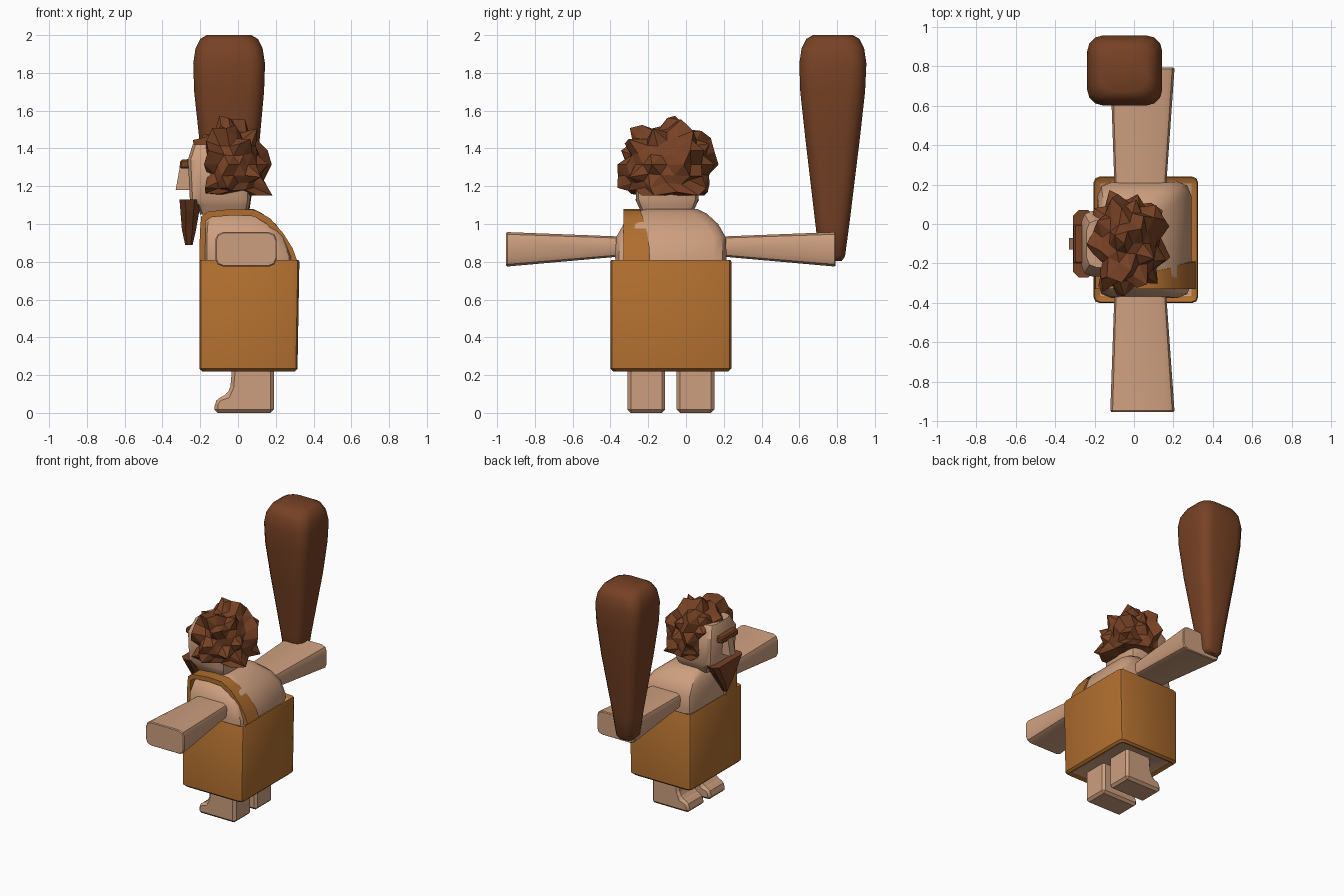
import bpy, bmesh, math, random
from mathutils import Vector

if "Cube" in bpy.data.objects:
    bpy.data.objects.remove(bpy.data.objects["Cube"])

random.seed(7)
CY = -0.08  # middle of the body across the shoulders


def material(name, rgb):
    m = bpy.data.materials.new(name)
    m.diffuse_color = (*rgb, 1)
    m.use_nodes = True
    m.node_tree.nodes["Principled BSDF"].inputs["Base Color"].default_value = m.diffuse_color
    return m


SKIN = material("skin", (0.61, 0.345, 0.21))
CLOTH = material("ochre_cloth", (0.43, 0.155, 0.028))
BROWN = material("dark_brown", (0.185, 0.054, 0.018))


def finish(bm, name, mats, smooth=None, bevel=0.0, segments=2):
    bmesh.ops.recalc_face_normals(bm, faces=bm.faces)
    me = bpy.data.meshes.new(name)
    bm.to_mesh(me)
    bm.free()
    for m in mats:
        me.materials.append(m)
    ob = bpy.data.objects.new(name, me)
    bpy.context.collection.objects.link(ob)
    if bevel:
        mod = ob.modifiers.new("bevel", 'BEVEL')
        mod.width, mod.segments = bevel, segments
        mod.limit_method = 'ANGLE'
    if smooth:
        bpy.ops.object.select_all(action='DESELECT')
        ob.select_set(True)
        bpy.context.view_layer.objects.active = ob
        bpy.ops.object.shade_smooth_by_angle(angle=math.radians(smooth))
    return ob


def rounded_ring(x0, x1, y0, y1, r, n=3):
    """Rectangle outline with rounded corners, n points per corner."""
    pts = []
    corners = ((x1 - r, y1 - r), (x0 + r, y1 - r), (x0 + r, y0 + r), (x1 - r, y0 + r))
    for i, (cx, cy) in enumerate(corners):
        for k in range(n):
            a = math.pi / 2 * (i + k / (n - 1))
            pts.append((cx + r * math.cos(a), cy + r * math.sin(a)))
    return pts


def loft(rings, n=3, place=lambda x, y, z: (x, y, z)):
    """Rings are (height, x0, x1, y0, y1, corner radius), closed at both ends."""
    bm = bmesh.new()
    loops = [[bm.verts.new(place(x, y, h)) for x, y in rounded_ring(*r, n=n)]
             for h, *r in rings]
    for a, b in zip(loops, loops[1:]):
        for i in range(len(a)):
            j = (i + 1) % len(a)
            bm.faces.new((a[i], a[j], b[j], b[i]))
    bm.faces.new(loops[0])
    bm.faces.new(loops[-1])
    return bm


def extrude_profile(profile, y0, y1):
    """Side profile of (x, z) points pulled across y."""
    bm = bmesh.new()
    a = [bm.verts.new((x, y0, z)) for x, z in profile]
    b = [bm.verts.new((x, y1, z)) for x, z in profile]
    bm.faces.new(a)
    bm.faces.new(b)
    for i in range(len(a)):
        j = (i + 1) % len(a)
        bm.faces.new((a[i], a[j], b[j], b[i]))
    return bm


# Legs with toes pointing to -x
leg = [(0.19, 0), (0.19, 0.26), (-0.03, 0.26), (-0.04, 0.14), (-0.06, 0.095),
       (-0.105, 0.08), (-0.125, 0.05), (-0.125, 0)]
for side, y0 in (("right", -0.31), ("left", -0.05)):
    finish(extrude_profile(leg, y0, y0 + 0.2), side + "_leg", [SKIN], bevel=0.018, segments=1)

# Tunic body, with skin showing inside the top and bottom rims
bm = loft([(0.22, -0.19, 0.30, -0.385, 0.225, 0.03), (0.235, -0.205, 0.315, -0.4, 0.24, 0.03),
           (0.80, -0.205, 0.325, -0.4, 0.24, 0.03), (0.81, -0.2, 0.32, -0.395, 0.235, 0.03)])
bm.normal_update()
for f in [f for f in bm.faces if len(f.verts) > 4]:
    low = f.calc_center_median().z < 0.5
    bmesh.ops.inset_region(bm, faces=[f], thickness=0.03)
    f.material_index = 1
    for v in f.verts:
        v.co.z += 0.015 if low else -0.015
finish(bm, "tunic", [CLOTH, SKIN], smooth=35)

# Upper torso and shoulders
finish(loft([(0.70, -0.18, 0.29, -0.37, 0.21, 0.07), (0.83, -0.185, 0.29, -0.375, 0.215, 0.07),
             (0.93, -0.185, 0.25, -0.37, 0.21, 0.07), (1.0, -0.18, 0.20, -0.33, 0.17, 0.07),
             (1.055, -0.17, 0.13, -0.27, 0.11, 0.07), (1.08, -0.15, 0.08, -0.22, 0.06, 0.06)]),
     "torso", [SKIN], smooth=35)

# Shoulder strap arching from chest to back, narrower on top
path = [(-0.205, 0.78), (-0.202, 0.95), (-0.195, 1.04), (-0.16, 1.065), (-0.03, 1.08), (0.09, 1.075),
        (0.17, 1.03), (0.24, 0.95), (0.29, 0.87), (0.322, 0.78)]
bm = bmesh.new()
centre = Vector((0.04, 0.78))
rows = []
for x, z in path:
    p = Vector((x, z))
    q = p + (centre - p).normalized() * 0.035
    inner_y = -0.19 - 0.055 * max(0, (z - 0.81) / 0.27) ** 2
    rows.append([bm.verts.new(c) for c in ((x, -0.33, z), (x, inner_y, z),
                                          (q.x, inner_y, q.y), (q.x, -0.33, q.y))])
for a, b in zip(rows, rows[1:]):
    for i in range(4):
        j = (i + 1) % 4
        bm.faces.new((a[i], a[j], b[j], b[i]))
bm.faces.new(rows[0])
bm.faces.new(rows[-1])
finish(bm, "shoulder_strap", [CLOTH], smooth=35)

# Arms stretched sideways, flaring toward the fists
for side, s in (("right", -1), ("left", 1)):
    bm = loft([(0.22, -0.10, 0.165, 0.825, 0.935, 0.03), (0.30, -0.10, 0.165, 0.825, 0.935, 0.03),
               (0.865, -0.12, 0.205, 0.775, 0.957, 0.04), (0.872, -0.115, 0.20, 0.78, 0.952, 0.04)],
              place=lambda x, y, h, s=s: (x, CY + s * h, y))
    finish(bm, side + "_arm", [SKIN], smooth=30)

# Club held upright in the left fist
finish(loft([(0.805, -0.10, 0.01, 0.73, 0.825, 0.04), (0.83, -0.125, 0.03, 0.705, 0.842, 0.05),
             (1.0, -0.145, 0.05, 0.685, 0.865, 0.06), (1.45, -0.205, 0.115, 0.632, 0.92, 0.075),
             (1.70, -0.232, 0.138, 0.605, 0.948, 0.08), (1.85, -0.237, 0.143, 0.60, 0.955, 0.08),
             (1.93, -0.225, 0.13, 0.612, 0.943, 0.08), (1.98, -0.20, 0.105, 0.637, 0.918, 0.08),
             (2.0, -0.165, 0.07, 0.672, 0.883, 0.07)], n=4),
       "club", [BROWN], smooth=50)

# Head and neck
finish(loft([(1.05, -0.20, 0.05, -0.23, 0.03, 0.05), (1.10, -0.22, 0.06, -0.255, 0.055, 0.05),
             (1.13, -0.255, 0.065, -0.265, 0.065, 0.05), (1.34, -0.265, 0.065, -0.265, 0.065, 0.05),
             (1.42, -0.24, 0.05, -0.22, 0.02, 0.05)]), "head", [SKIN], smooth=30)

# Nose wedge
finish(extrude_profile([(-0.24, 1.18), (-0.33, 1.18), (-0.305, 1.32), (-0.24, 1.32)], -0.13, -0.07),
       "nose", [SKIN])

# Joined eyebrow bar
finish(extrude_profile([(-0.24, 1.295), (-0.31, 1.295), (-0.305, 1.34), (-0.24, 1.345)], -0.20, 0.0),
       "eyebrow", [BROWN], bevel=0.008, segments=1)

# Pointed beard
finish(loft([(0.89, -0.28, -0.24, -0.115, -0.085, 0.01), (0.97, -0.297, -0.222, -0.165, -0.035, 0.02),
             (1.07, -0.305, -0.205, -0.235, 0.035, 0.03), (1.13, -0.31, -0.20, -0.27, 0.07, 0.03)], n=2),
       "beard", [BROWN])

# Spiky hair: a faceted dome with random tufts, open around the face
bm = bmesh.new()
bmesh.ops.create_icosphere(bm, subdivisions=3, radius=1)
for v in bm.verts:
    d = v.co.normalized()
    flat = math.hypot(d.x, d.y)
    if d.z < 0 and flat > 0.5:
        d.x, d.y = d.x / flat, d.y / flat
    k = random.choice((0.9, 0.94, 0.98, 1.02, 1.2, 1.3))
    p = Vector((-0.05 + 0.185 * k * d.x, -0.10 + 0.22 * k * d.y, 1.315 + 0.205 * k * d.z))
    p.z = max(p.z, 1.15)
    if p.x < -0.16 and abs(p.y + 0.10) < 0.17 and p.z < 1.34:
        p.x = -0.16
    v.co = p
finish(bm, "hair", [BROWN])
